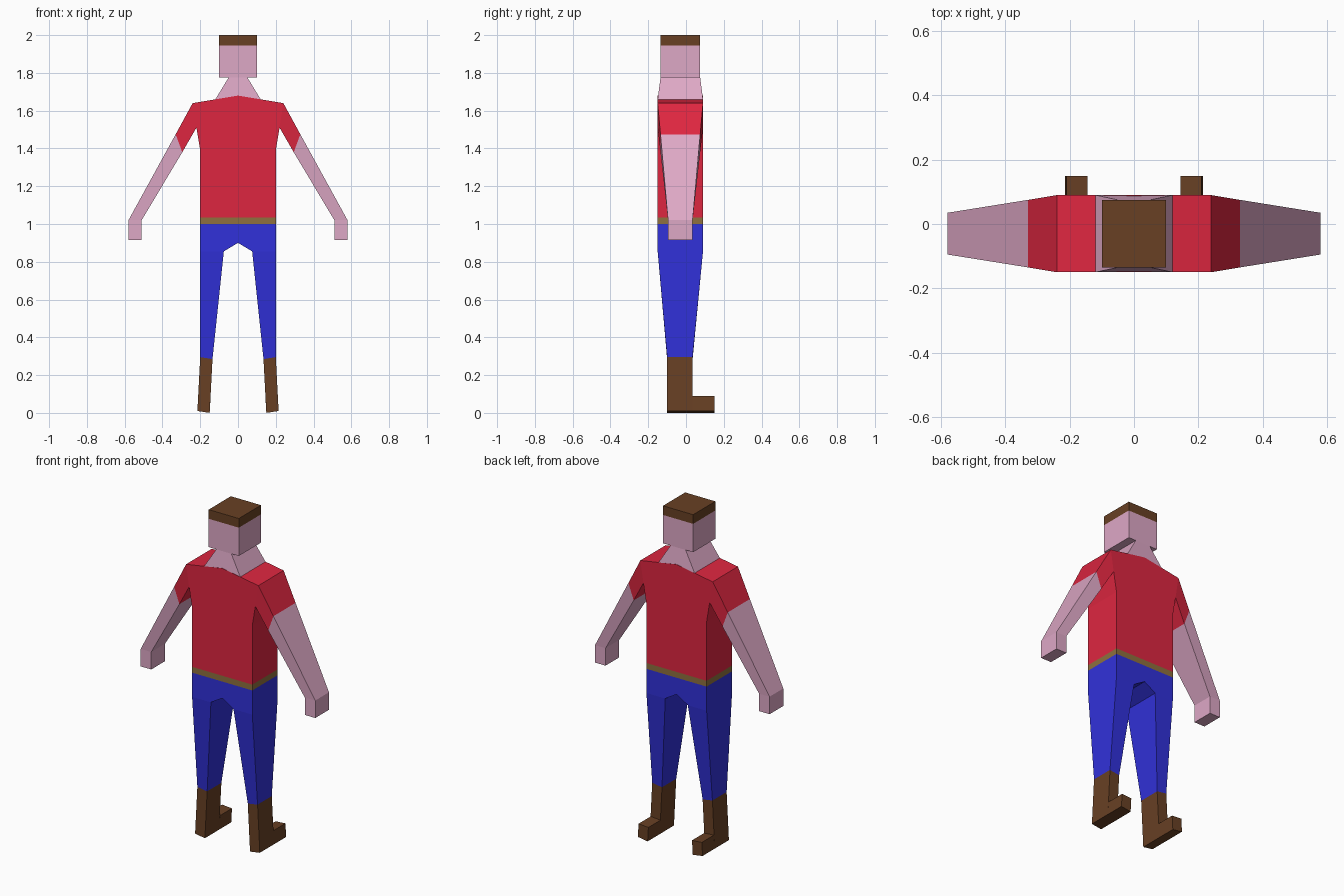
import bpy, bmesh

if "Cube" in bpy.data.objects:
    bpy.data.objects.remove(bpy.data.objects["Cube"])


def material(name, r, g, b):
    """Flat colour from sRGB bytes."""
    m = bpy.data.materials.new(name)
    m.diffuse_color = [((c / 255 + 0.055) / 1.055) ** 2.4 for c in (r, g, b)] + [1]
    m.use_nodes = True
    m.node_tree.nodes["Principled BSDF"].inputs["Base Color"].default_value = m.diffuse_color
    return m


RED = material("red shirt", 222, 38, 64)
SKIN = material("skin", 222, 168, 198)
BLUE = material("blue trousers", 49, 49, 218)
BROWN = material("brown leather", 104, 64, 36)
TAN = material("tan belt", 142, 112, 62)

FULL = (-0.15, 0.09)      # depth of the torso
SLEEVE = (-0.135, 0.075)  # depth at sleeve hem and head
THIN = (-0.10, 0.035)     # depth at wrist and ankle


def strip(name, mat, stations, start=False, end=False, mirror=True):
    """Loft four-cornered sections: (inner xz, outer xz, y range)."""
    bm = bmesh.new()
    rings = []
    for (xa, za), (xb, zb), (y0, y1) in stations:
        rings.append([bm.verts.new(p) for p in
                      ((xa, y0, za), (xb, y0, zb), (xb, y1, zb), (xa, y1, za))])
    for a, b in zip(rings, rings[1:]):
        for i in range(4):
            j = (i + 1) % 4
            # faces on the mirror plane are left out
            if mirror and all(abs(v.co.x) < 1e-6 for v in (a[i], a[j], b[i], b[j])):
                continue
            bm.faces.new((a[i], a[j], b[j], b[i]))
    if start:
        bm.faces.new(rings[0])
    if end:
        bm.faces.new(rings[-1])
    bmesh.ops.recalc_face_normals(bm, faces=bm.faces)
    # open tubes: make sure the faces point away from the middle
    mid = sum((v.co for v in bm.verts), bm.verts[:][0].co * 0) / len(bm.verts)
    if sum((f.calc_center_median() - mid).dot(f.normal) * f.calc_area() for f in bm.faces) < 0:
        bmesh.ops.reverse_faces(bm, faces=bm.faces)
    me = bpy.data.meshes.new(name)
    bm.to_mesh(me)
    bm.free()
    me.materials.append(mat)
    ob = bpy.data.objects.new(name, me)
    bpy.context.collection.objects.link(ob)
    if mirror:
        ob.modifiers.new("Mirror", 'MIRROR')
    return ob


def box(name, mat, x, z0, z1, ys, start, end):
    strip(name, mat, [((-x, z0), (x, z0), ys), ((-x, z1), (x, z1), ys)], start, end, False)


# Head, hair and neck
box("head", SKIN, 0.10, 1.775, 1.945, SLEEVE, True, False)
box("hair", BROWN, 0.10, 1.945, 2.0, SLEEVE, False, True)
strip("neck", SKIN, [((-0.12, 1.66), (0.12, 1.66), FULL),
                     ((-0.05, 1.775), (0.05, 1.775), SLEEVE)], mirror=False)

# Shirt body with sloping shoulders, then sleeves
strip("shirt", RED, [((0, 1.035), (0.20, 1.035), FULL),
                     ((0, 1.39), (0.20, 1.39), FULL),
                     ((0, 1.51), (0.22, 1.51), FULL)])
strip("shoulders", RED, [((0, 1.51), (0, 1.68), FULL),
                         ((0.12, 1.51), (0.12, 1.66), FULL),
                         ((0.22, 1.51), (0.24, 1.64), FULL)])
strip("sleeves", RED, [((0.22, 1.51), (0.24, 1.64), FULL),
                       ((0.295, 1.38), (0.33, 1.475), SLEEVE)])

# Bare arms ending in square hands
strip("arms", SKIN, [((0.295, 1.38), (0.33, 1.475), SLEEVE),
                     ((0.51, 1.02), (0.58, 1.02), (-0.095, 0.035)),
                     ((0.51, 0.915), (0.58, 0.915), (-0.095, 0.035))], end=True)

# Belt, hips and trouser legs
strip("belt", TAN, [((0, 1.0), (0.20, 1.0), FULL),
                    ((0, 1.035), (0.20, 1.035), FULL)])
strip("hips", BLUE, [((0, 0.90), (0, 1.0), FULL),
                     ((0.075, 0.855), (0.075, 1.0), FULL),
                     ((0.20, 0.855), (0.20, 1.0), FULL)], end=True)
strip("trouser_legs", BLUE, [((0.075, 0.855), (0.20, 0.855), FULL),
                             ((0.135, 0.285), (0.20, 0.295), THIN)])

# Boots with toes pointing to +y
strip("boots", BROWN, [((0.135, 0.285), (0.20, 0.295), THIN),
                       ((0.15, 0.0), (0.215, 0.01), THIN)], end=True)
strip("boot_toes", BROWN, [((0.145, 0.085), (0.21, 0.09), (0.035, 0.15)),
                           ((0.15, 0.0), (0.215, 0.01), (0.035, 0.15))], True, True)
